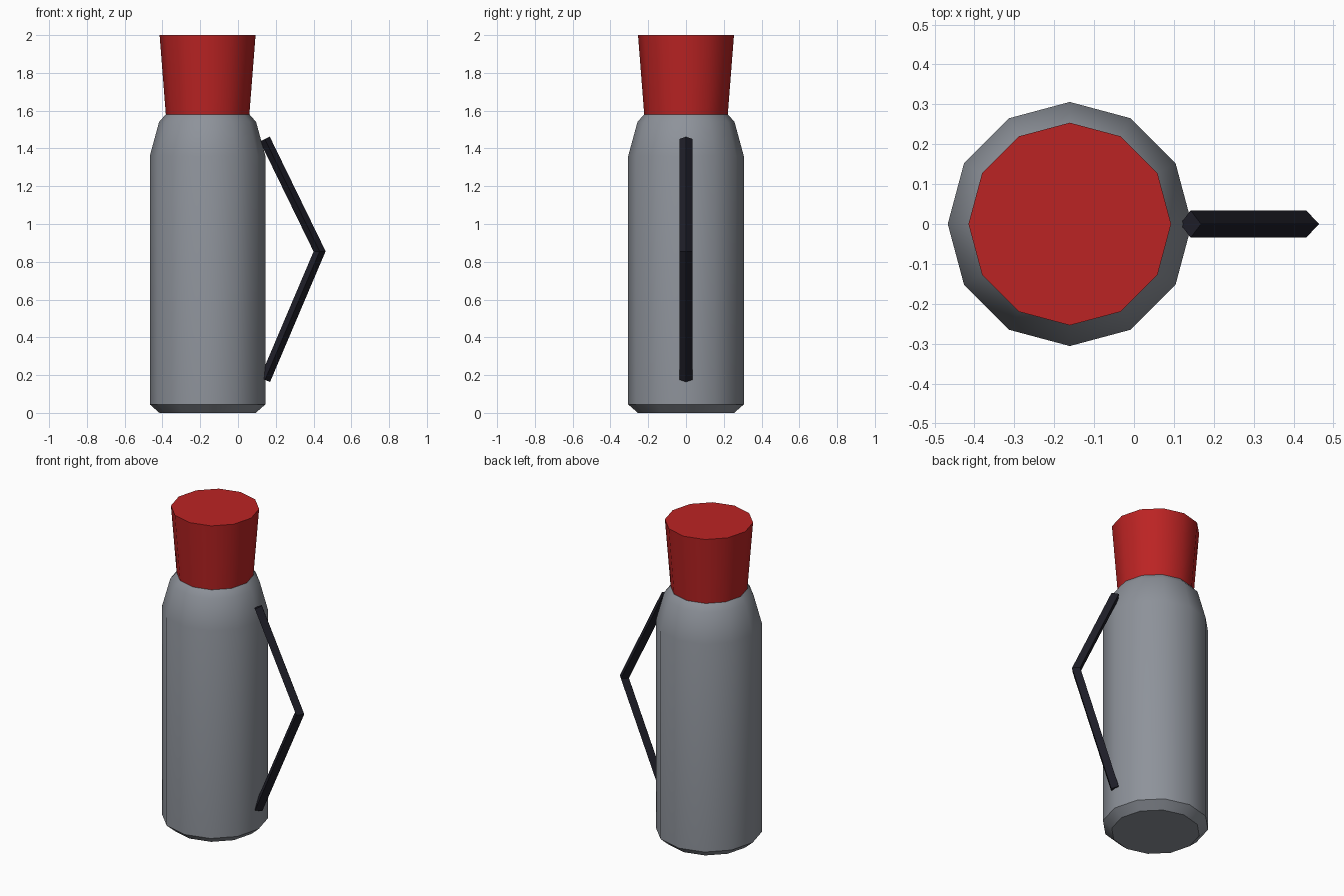
import bpy, bmesh, math
from mathutils import Vector

if "Cube" in bpy.data.objects:
    bpy.data.objects.remove(bpy.data.objects["Cube"])

CX = -0.161   # axis of the flask
SIDES = 12


def material(name, rgb):
    m = bpy.data.materials.new(name)
    m.diffuse_color = (*rgb, 1)
    m.use_nodes = True
    m.node_tree.nodes["Principled BSDF"].inputs["Base Color"].default_value = m.diffuse_color
    return m


def loft(name, rings, mat, smooth=None):
    """Skin closed rings of points, with flat caps at both ends."""
    bm = bmesh.new()
    loops = [[bm.verts.new(p) for p in ring] for ring in rings]
    n = len(loops[0])
    for a, b in zip(loops, loops[1:]):
        for i in range(n):
            j = (i + 1) % n
            bm.faces.new((a[i], a[j], b[j], b[i]))
    bm.faces.new(loops[0][::-1])
    bm.faces.new(loops[-1])
    bmesh.ops.recalc_face_normals(bm, faces=bm.faces)
    me = bpy.data.meshes.new(name)
    bm.to_mesh(me)
    bm.free()
    me.materials.append(mat)
    ob = bpy.data.objects.new(name, me)
    bpy.context.collection.objects.link(ob)
    if smooth:
        bpy.ops.object.select_all(action='DESELECT')
        ob.select_set(True)
        bpy.context.view_layer.objects.active = ob
        bpy.ops.object.shade_smooth_by_angle(angle=math.radians(smooth))
    return ob


def circle(r, z):
    return [(CX + r * math.cos(i * math.tau / SIDES),
             r * math.sin(i * math.tau / SIDES), z) for i in range(SIDES)]


steel = material("steel_grey", (0.27, 0.29, 0.325))
red = material("cap_red", (0.50, 0.017, 0.017))
dark = material("handle_black", (0.013, 0.013, 0.021))

# Flask body with chamfered foot and sloping shoulder
loft("flask_body", [circle(r, z) for r, z in
     [(0.255, 0), (0.306, 0.045), (0.306, 1.36), (0.257, 1.54), (0.222, 1.58)]],
     steel, 40)

# Flared cup lid
loft("cup_lid", [circle(0.221, 1.578), circle(0.254, 2.0)], red, 40)

# Bent handle: diamond section swept along three points, mitred at the elbow
path = [Vector(p) for p in [(0.142, 0, 1.45), (0.432, 0, 0.855), (0.143, 0, 0.175)]]
d1, d2 = (path[1] - path[0]).normalized(), (path[2] - path[1]).normalized()
across = [Vector((-d.z, 0, d.x)) for d in (d1, d2)]
mitre = (across[0] + across[1]).normalized()
offsets = [across[0], mitre / mitre.dot(across[0]), across[1]]
side = Vector((0, 0.034, 0))
loft("handle", [[p + o * 0.029, p + side, p - o * 0.029, p - side]
                for p, o in zip(path, offsets)], dark)
